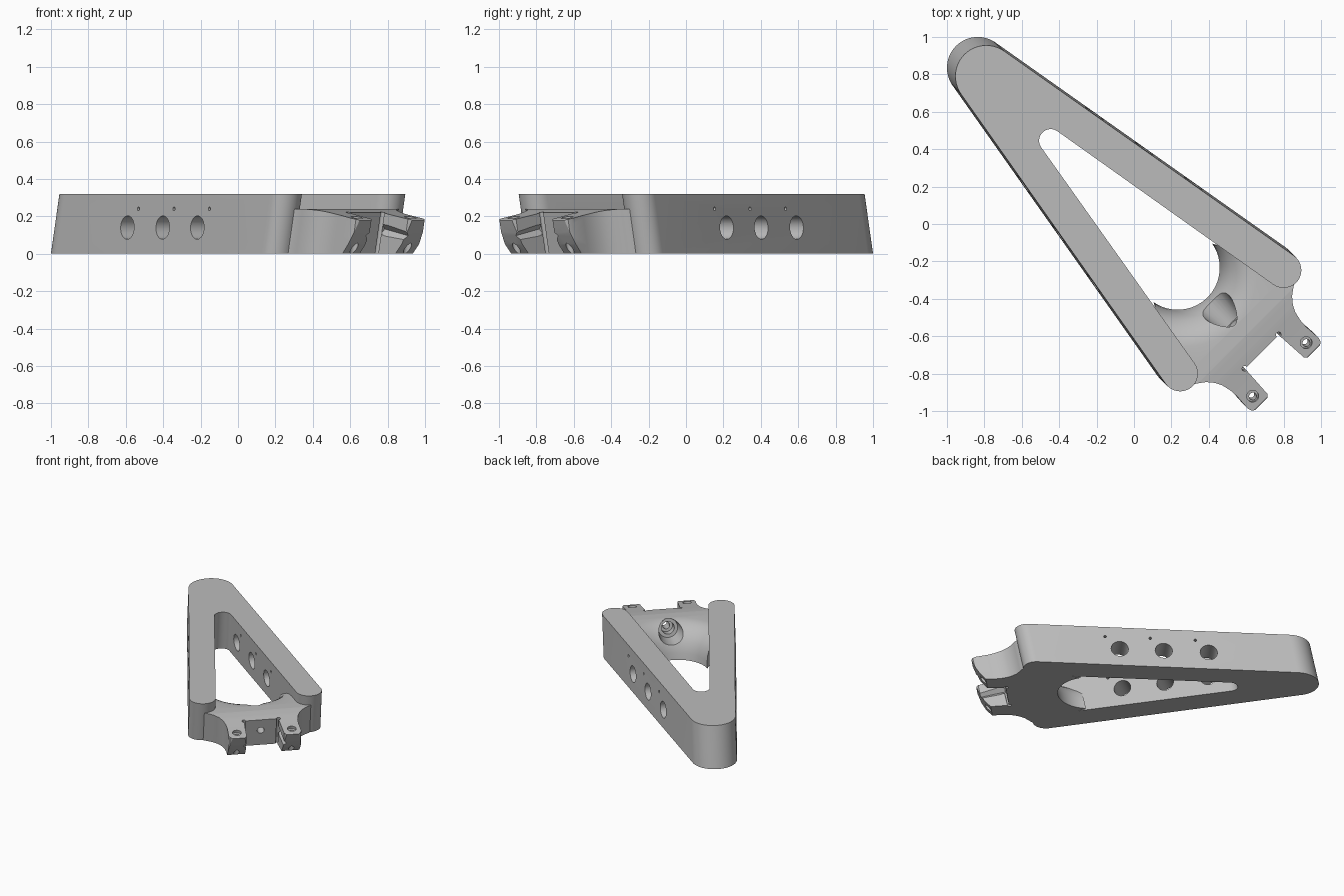
import bpy, bmesh, math
from mathutils import Vector, Matrix

if "Cube" in bpy.data.objects:
    bpy.data.objects.remove(bpy.data.objects["Cube"])

LEAN = 0.2                 # sideways lean of the walls per unit of height
A = math.atan(0.17)        # half angle between the two arms
AD = math.degrees(A)

grey = bpy.data.materials.new("light_grey")
grey.diffuse_color = (0.5, 0.5, 0.5, 1)
grey.use_nodes = True
grey.node_tree.nodes["Principled BSDF"].inputs["Base Color"].default_value = grey.diffuse_color


def arc(cu, cv, r, a0, a1, n):
    return [(cu + r * math.cos(math.radians(a0 + (a1 - a0) * i / n)),
             cv + r * math.sin(math.radians(a0 + (a1 - a0) * i / n))) for i in range(n + 1)]


def mirrored(half):
    return [(u, -v) for u, v in reversed(half)]


def make_object(name, bm):
    bmesh.ops.recalc_face_normals(bm, faces=bm.faces[:])
    mesh = bpy.data.meshes.new(name)
    bm.to_mesh(mesh)
    bm.free()
    mesh.materials.append(grey)
    ob = bpy.data.objects.new(name, mesh)
    bpy.context.collection.objects.link(ob)
    return ob


def loft(name, rings):
    """Solid through rings of equal point count."""
    bm = bmesh.new()
    loops = [[bm.verts.new(p) for p in ring] for ring in rings]
    n = len(loops[0])
    for low, high in zip(loops, loops[1:]):
        for i in range(n):
            j = (i + 1) % n
            bm.faces.new((low[i], low[j], high[j], high[i]))
    bm.faces.new(loops[0][::-1])
    bm.faces.new(loops[-1])
    return make_object(name, bm)


def rod(name, start, end, r1, r2=None, sides=32):
    """Cylinder or cone between two points."""
    start, end = Vector(start), Vector(end)
    d = end - start
    bm = bmesh.new()
    bmesh.ops.create_cone(bm, cap_ends=True, segments=sides, radius1=r1,
                          radius2=r1 if r2 is None else r2, depth=d.length,
                          matrix=Matrix.Translation((start + end) / 2)
                          @ d.to_track_quat('Z', 'Y').to_matrix().to_4x4())
    return make_object(name, bm)


def combine(target, tool, operation):
    mod = target.modifiers.new(operation.lower(), 'BOOLEAN')
    mod.operation, mod.solver, mod.object = operation, 'EXACT', tool
    dg = bpy.context.evaluated_depsgraph_get()
    mesh = bpy.data.meshes.new_from_object(target.evaluated_get(dg))
    target.modifiers.clear()
    target.data = mesh
    bpy.data.objects.remove(tool)


# Frame: two arms meeting at a rounded apex
cap = arc(0.74, 0.391, 0.095, 90 + AD, -90 + AD, 20)
outline = (cap + arc(-0.63, 0, 0.062, 90 + AD, 270 - AD, 16) + mirrored(cap)
           + arc(-1.117, 0, 0.165, 270 - AD, 90 + AD, 28))
frame = loft("frame", [[(u + LEAN * (z - 0.32), v, z) for u, v in outline] for z in (0, 0.32)])

# Bridge between the arms, with a rounded rim toward the opening and two tabs
side = [(0.74, 0.40), (0.79, 0.41), (0.82, 0.385), (0.838, 0.358), (0.863, 0.325), (0.90, 0.295),
        (0.94, 0.276), (0.99, 0.265), (1.04, 0.262), (1.13, 0.268), (1.155, 0.26),
        (1.168, 0.24), (1.168, 0.155), (1.15, 0.138), (0.962, 0.127)]
rings = []
for z, r in ((0, .225), (.05, .226), (.09, .231), (.13, .243), (.16, .258), (.19, .282),
             (.21, .305), (.225, .33), (.235, .358), (.24, .39)):
    pts = arc(0.37, 0, r, -80, 80, 32) + side + mirrored(side)
    rings.append([(u + LEAN * (z - 0.2), v, z) for u, v in pts])
bridge = loft("bridge", rings)

# Side profile that slopes the tab tops and curves their ends
profile = [(0.2, -0.1), (1.0, -0.1), (1.055, 0), (1.10, 0.05), (1.135, 0.11), (1.155, 0.16),
           (1.162, 0.178), (1.155, 0.184), (1.03, 0.207), (0.96, 0.221), (0.91, 0.231),
           (0.86, 0.238), (0.80, 0.245), (0.2, 0.3)]
combine(bridge, loft("side_profile", [[(u, v, z) for u, z in profile] for v in (-0.6, 0.6)]),
        'INTERSECT')


def on_axis(u):
    return (u, 0, 0.125 - LEAN * (u - 0.96))


# Stepped bore running through the bridge
for u0, u1, r0, r1 in ((0.45, 0.755, 0.115, 0.072), (0.7, 0.83, 0.047, 0.047),
                       (0.8, 1.1, 0.026, 0.026)):
    combine(bridge, rod("bore", on_axis(u0), on_axis(u1), r0, r1), 'DIFFERENCE')

# Tab holes with countersinks, corner reliefs and inner grooves
for s in (1, -1):
    combine(bridge, rod("tab_hole", (1.06, s * .202, -.1), (1.12, s * .202, .3), 0.02),
            'DIFFERENCE')
    combine(bridge, rod("countersink", (1.095, s * .202, .172), (1.108, s * .202, .23), .032),
            'DIFFERENCE')
    combine(bridge, rod("relief", (0.908, s * .128, -.05), (0.982, s * .128, .3), 0.014, sides=16),
            'DIFFERENCE')
    combine(bridge, rod("groove", (0.95, s * .13, .132), (1.25, s * .13, .072), 0.03, sides=4),
            'DIFFERENCE')

# Cross holes through both arms: three large and three small each
for s in (1, -1):
    for z, r, places in ((0.14, 0.0625, (-0.569, -0.246, 0.07)),
                         (0.24, 0.01, (-0.472, -0.148, 0.176))):
        for u in places:
            v = 0.31 + 0.17 * (u + 0.31 - LEAN * (z - 0.32))
            out = Vector((-math.sin(A), math.cos(A) * s, 0))
            face = Vector((u, v * s, z))
            combine(frame, rod("cross_hole", face + out * 0.05, face - out * 0.22, r),
                    'DIFFERENCE')

combine(frame, bridge, 'UNION')

# Turn the frame to its diagonal pose
frame.data.transform(Matrix.Rotation(math.radians(-45), 4, 'Z'))
bpy.context.view_layer.objects.active = frame
frame.select_set(True)
bpy.ops.object.shade_smooth_by_angle(angle=math.radians(30))
